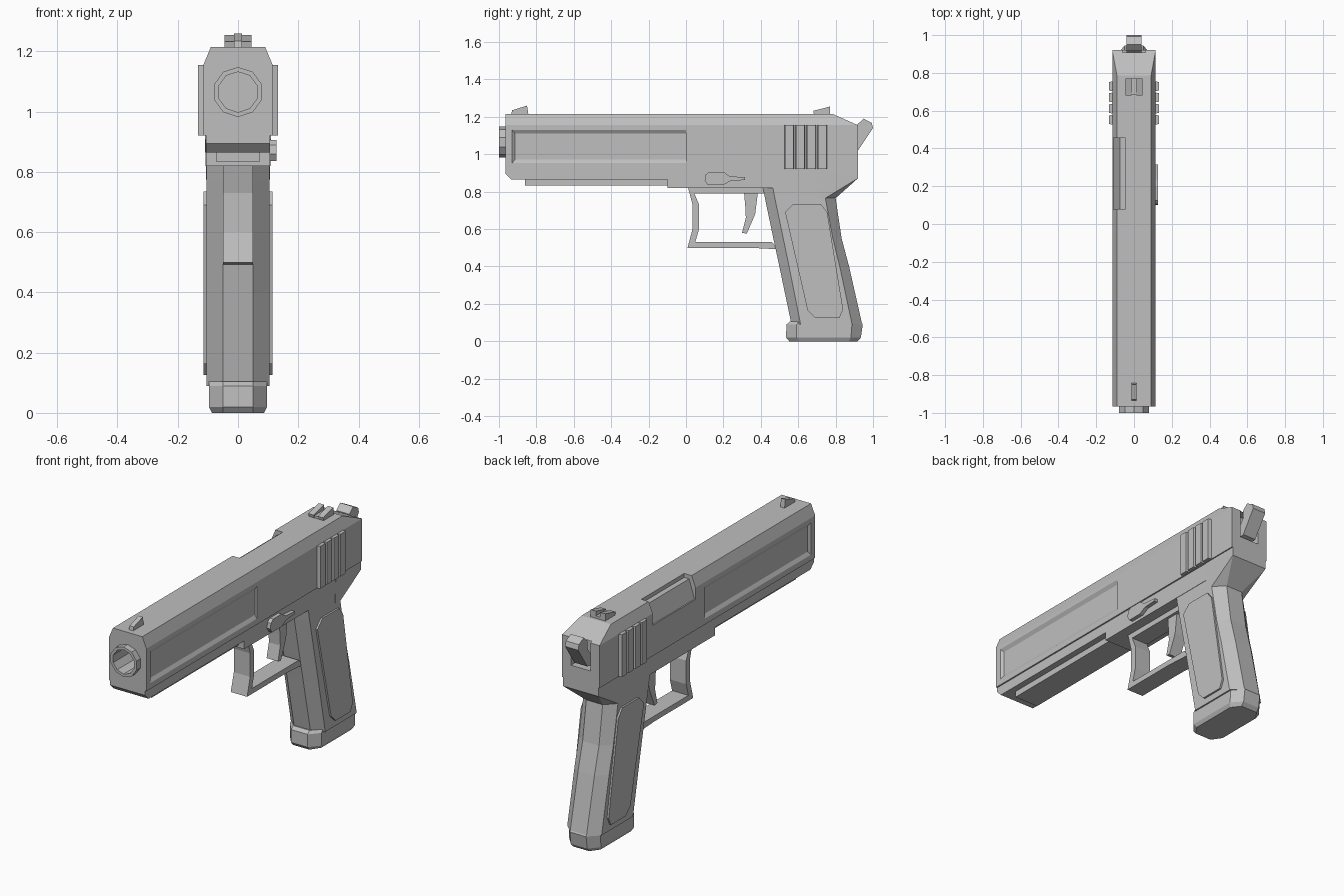
import bpy, bmesh, math
from mathutils import Vector

cube = bpy.data.objects.get("Cube")
if cube:
    bpy.data.objects.remove(cube, do_unlink=True)

GREY = (0.52, 0.52, 0.52, 1.0)
mat = bpy.data.materials.new("gunmetal_grey")
mat.use_nodes = True
mat.diffuse_color = GREY
bsdf = next(n for n in mat.node_tree.nodes if n.type == 'BSDF_PRINCIPLED')
bsdf.inputs["Base Color"].default_value = GREY
bsdf.inputs["Roughness"].default_value = 0.6


def finish(name, bm):
    bmesh.ops.recalc_face_normals(bm, faces=bm.faces)
    me = bpy.data.meshes.new(name)
    bm.to_mesh(me)
    bm.free()
    me.materials.append(mat)
    ob = bpy.data.objects.new(name, me)
    bpy.context.collection.objects.link(ob)
    return ob


def loft(name, rings):
    """Skin a list of equal-length point rings and cap both ends."""
    bm = bmesh.new()
    rows = [[bm.verts.new(p) for p in r] for r in rings]
    n = len(rows[0])
    for a, b in zip(rows, rows[1:]):
        for i in range(n):
            j = (i + 1) % n
            bm.faces.new((a[i], a[j], b[j], b[i]))
    bm.faces.new(rows[0][::-1])
    bm.faces.new(rows[-1])
    return finish(name, bm)


def side_plate(name, yz, x0, x1):
    """Extrude a side profile across x."""
    return loft(name, [[(x, y, z) for y, z in yz] for x in (x0, x1)])


def box(name, x0, x1, y0, y1, z0, z1):
    return side_plate(name, [(y0, z0), (y1, z0), (y1, z1), (y0, z1)], x0, x1)


def hull(name, half):
    """Convex solid from points mirrored in x."""
    bm = bmesh.new()
    for x, y, z in half:
        for s in (-1, 1):
            bm.verts.new((s * x, y, z))
    bmesh.ops.convex_hull(bm, input=bm.verts)
    bmesh.ops.dissolve_limit(bm, angle_limit=0.01, verts=bm.verts, edges=bm.edges)
    return finish(name, bm)


def cut(target, cutter):
    cutter.hide_render = True
    mod = target.modifiers.new("cut", 'BOOLEAN')
    mod.operation = 'DIFFERENCE'
    mod.solver = 'EXACT'
    mod.object = cutter
    bpy.context.view_layer.objects.active = target
    bpy.ops.object.modifier_apply(modifier=mod.name)
    bpy.data.objects.remove(cutter, do_unlink=True)


def circle(r, y, z=1.065, n=10):
    return [(r * math.sin(i * math.tau / n), y, z + r * math.cos(i * math.tau / n))
            for i in range(n)]


# Slide with sloped rear and chamfered top edges
slide = hull("slide", [(0.115, -0.965, 0.92), (0.115, -0.965, 1.155), (0.09, -0.965, 1.215),
                       (0.09, 0.785, 1.215), (0.115, 0.92, 1.155), (0.115, 0.92, 0.92)])

# Bevelled side recesses
for s in (-1, 1):
    rings = []
    for x, b in ((0.135, 0.032), (0.115, 0.0), (0.103, -0.019)):
        y0, z0, z1 = -0.93 - b * 0.8, 0.952 - b, 1.13 + b
        rings.append([(s * x, y0, z0), (s * x, 0, z0), (s * x, 0, z1), (s * x, y0, z1)])
    cut(slide, loft("recess_cutter", rings))

# Ejection port, hammer notch and muzzle hole
port = [(-0.045, 1.3), (-0.045, 1.193), (-0.075, 1.193), (-0.108, 1.09), (-0.2, 1.09), (-0.2, 1.3)]
cut(slide, loft("port_cutter", [[(x, y, z) for x, z in port] for y in (0.08, 0.455)]))
cut(slide, box("notch_cutter", -0.06, 0.06, 0.86, 1.1, 1.0, 1.16))
cut(slide, loft("muzzle_cutter", [circle(0.083, -1.1), circle(0.083, -0.8)]))

# Barrel tube
loft("barrel", [circle(0.067, -0.81), circle(0.067, -1.0), circle(0.083, -1.0), circle(0.083, -0.8)])

# Rear grip ribs on both sides of the slide
for i in range(4):
    y = 0.53 + 0.059 * i
    for s, side in ((1, "left"), (-1, "right")):
        loft(f"slide_rib_{side}_{i + 1}",
             [[(s * x, y - e, 0.921), (s * x, y + 0.044 + e, 0.921),
               (s * x, y + 0.044 + e, 1.155), (s * x, y - e, 1.155)]
              for x, e in ((0.11, 0.005), (0.133, 0.0))])

# Sights
side_plate("front_sight", [(-0.935, 1.21), (-0.93, 1.235), (-0.85, 1.26), (-0.842, 1.21)], -0.013, 0.013)
rear = [(0.685, 1.21), (0.68, 1.232), (0.77, 1.255), (0.77, 1.21)]
for s, side in ((1, "left"), (-1, "right")):
    side_plate(f"rear_sight_{side}", rear, s * 0.012, s * 0.045)
box("rear_sight_base", -0.012, 0.012, 0.685, 0.77, 1.21, 1.228)

# Hammer
side_plate("hammer", [(0.87, 1.01), (0.92, 1.02), (1.0, 1.14), (0.993, 1.168), (0.95, 1.19),
                      (0.917, 1.16), (0.92, 1.12), (0.87, 1.05)], -0.04, 0.04)

# Frame, accessory rail and tang
side_plate("frame", [(-0.965, 0.92), (-0.965, 0.895), (-0.935, 0.865), (-0.1, 0.865),
                     (-0.1, 0.82), (0.78, 0.82), (0.78, 0.92)], -0.107, 0.107)
box("accessory_rail", -0.072, 0.072, -0.86, -0.09, 0.832, 0.87)
hull("frame_tang", [(0.109, 0.92, 0.92), (0.109, 0.92, 0.872), (0.109, 0.7, 0.92),
                    (0.105, 0.7, 0.765), (0.105, 0.745, 0.765), (0.05, 0.80, 0.765),
                    (0.075, 0.85, 0.828)])

# Slide stop lever on the left side
side_plate("slide_stop", [(0.10, 0.86), (0.105, 0.89), (0.125, 0.906), (0.2, 0.906), (0.235, 0.882),
                          (0.315, 0.877), (0.315, 0.862), (0.24, 0.858), (0.2, 0.836), (0.115, 0.836)],
           0.10, 0.128)

# Trigger guard and trigger
side_plate("trigger_guard", [(0.01, 0.825), (0.035, 0.73), (0.035, 0.6), (0.008, 0.5), (0.34, 0.5),
                             (0.49, 0.492), (0.46, 0.53), (0.05, 0.53), (0.07, 0.6), (0.07, 0.73),
                             (0.045, 0.79), (0.43, 0.79), (0.43, 0.825)], -0.05, 0.05)
side_plate("trigger", [(0.31, 0.8), (0.385, 0.8), (0.37, 0.68), (0.325, 0.575), (0.3, 0.58),
                       (0.32, 0.66), (0.317, 0.72)], -0.035, 0.035)


def oct_ring(z, front, front_c, rear_c, back, w=0.105, f=0.05):
    half = [(f, front), (w, front_c), (w, rear_c), (f, back)]
    return [(x, y, z) for x, y in half] + [(-x, y, z) for x, y in reversed(half)]


# Grip with chamfered front and back
loft("grip", [oct_ring(0.83, 0.41, 0.463, 0.735, 0.785),
              oct_ring(0.765, 0.422, 0.475, 0.745, 0.80),
              oct_ring(0.55, 0.467, 0.52, 0.785, 0.832),
              oct_ring(0.40, 0.499, 0.551, 0.822, 0.872),
              oct_ring(0.09, 0.564, 0.613, 0.888, 0.942)])

# Magazine base
loft("magazine_base", [oct_ring(0.105, 0.555, 0.605, 0.885, 0.935, 0.097),
                       oct_ring(0.09, 0.537, 0.592, 0.887, 0.945, 0.097),
                       oct_ring(0.02, 0.535, 0.592, 0.882, 0.935, 0.097),
                       oct_ring(0.0, 0.552, 0.605, 0.87, 0.918, 0.086)])

# Raised grip panels
panel = [(0.575, 0.735), (0.72, 0.735), (0.755, 0.69), (0.84, 0.17), (0.82, 0.125),
         (0.69, 0.125), (0.65, 0.165), (0.53, 0.69)]
for s, side in ((1, "left"), (-1, "right")):
    side_plate(f"grip_panel_{side}", panel, s * 0.10, s * 0.115)
